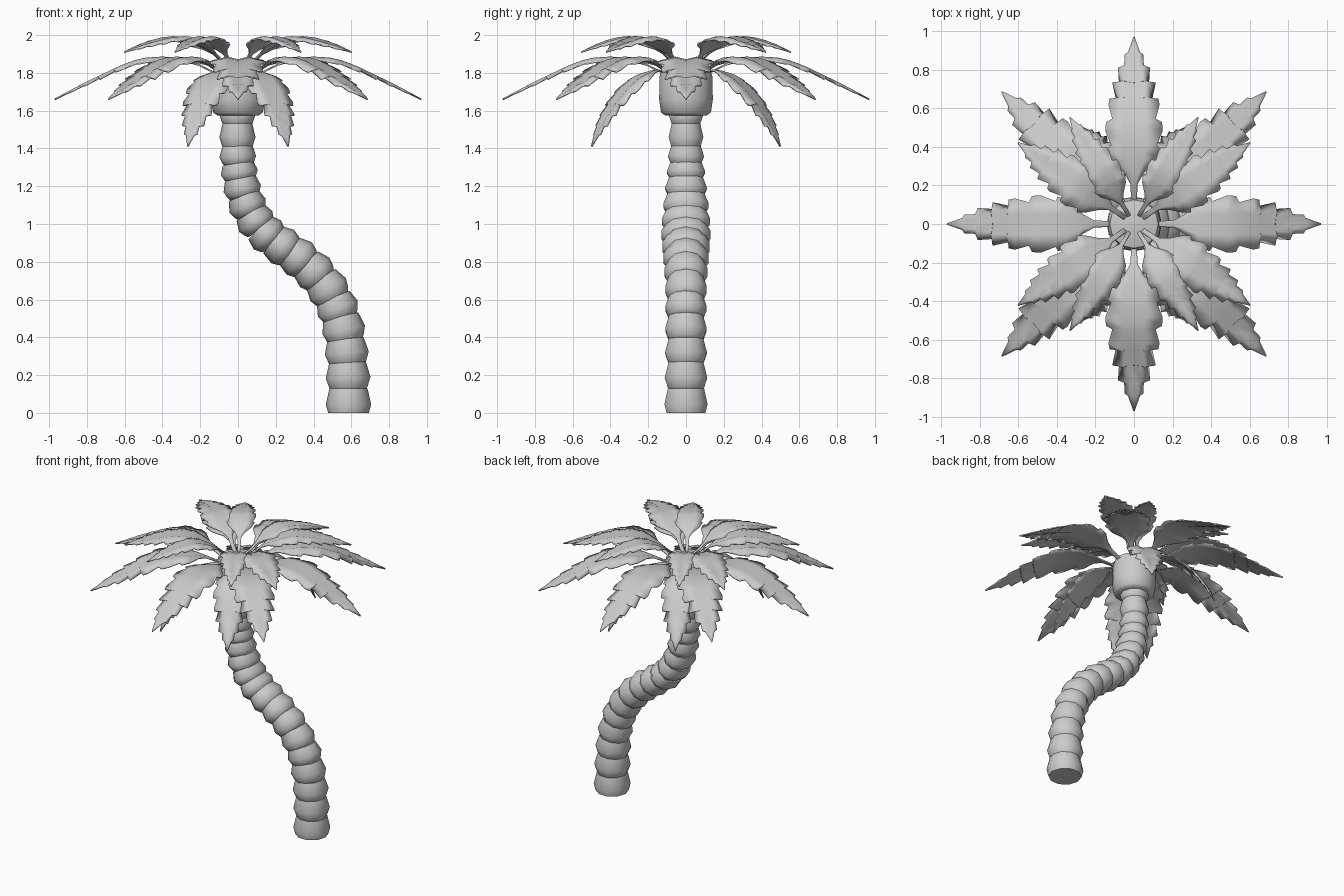
import bpy, bmesh, math
from mathutils import Vector

if "Cube" in bpy.data.objects:
    bpy.data.objects.remove(bpy.data.objects["Cube"])


def make_object(name, bm, angle):
    bmesh.ops.recalc_face_normals(bm, faces=bm.faces[:])
    me = bpy.data.meshes.new(name)
    bm.to_mesh(me)
    bm.free()
    ob = bpy.data.objects.new(name, me)
    bpy.context.collection.objects.link(ob)
    bpy.ops.object.select_all(action='DESELECT')
    ob.select_set(True)
    bpy.context.view_layer.objects.active = ob
    bpy.ops.object.shade_smooth_by_angle(angle=math.radians(angle))
    return ob


def loft(bm, rings):
    """Skin a list of closed rings and cap both ends."""
    vs = [[bm.verts.new(p) for p in r] for r in rings]
    n = len(vs[0])
    for a, b in zip(vs, vs[1:]):
        for i in range(n):
            j = (i + 1) % n
            bm.faces.new((a[i], a[j], b[j], b[i]))
    bm.faces.new(vs[0][::-1])
    bm.faces.new(vs[-1])


def ring(center, side, r, ry, n=10):
    return [center + side * r * math.cos(2 * math.pi * i / n)
            + Vector((0, ry * math.sin(2 * math.pi * i / n), 0)) for i in range(n)]


# Trunk: bulging segments stacked along an S-shaped path
path = [(.585, 0), (.585, .13), (.58, .265), (.57, .39), (.545, .51), (.505, .61),
        (.44, .71), (.36, .79), (.275, .855), (.185, .915), (.115, .98), (.065, 1.06),
        (.03, 1.15), (.012, 1.24), (0, 1.32), (-.003, 1.41), (-.003, 1.53), (-.003, 1.63)]
bm = bmesh.new()
for i, (a, b) in enumerate(zip(path, path[1:])):
    a, b = Vector((a[0], 0, a[1])), Vector((b[0], 0, b[1]))
    d = (b - a).normalized()
    side = Vector((d.z, 0, -d.x))
    r = .12 - .026 * i / 16
    ry = r * (1 + .3 * math.exp(-((i - 9.5) / 3) ** 2))
    prof = ((0, .9), (.35, 1.0), (1, .84)) if i == 0 else ((-.12, .74), (.05, .86), (.42, 1.0), (1.02, .82))
    loft(bm, [ring(a.lerp(b, t), side, r * k, ry * k) for t, k in prof])
make_object("trunk", bm, 60)

# Crown hub: rounded drum that holds the fronds
bm = bmesh.new()
loft(bm, [ring(Vector((0, 0, z)), Vector((1, 0, 0)), r, r, 16) for r, z in
          ((.11, 1.575), (.132, 1.59), (.142, 1.66), (.14, 1.78), (.125, 1.825), (.06, 1.84))])
make_object("crown_hub", bm, 50)


def sample_path(pts, n=20):
    """Catmull-Rom through (radius, height) points, returned with arc lengths."""
    p = [Vector(q) for q in pts]
    p = [2 * p[0] - p[1]] + p + [2 * p[-1] - p[-2]]
    out = []
    for a, b, c, d in zip(p, p[1:], p[2:], p[3:]):
        for k in range(n):
            t = k / n
            out.append(.5 * (2 * b + (c - a) * t + (2 * a - 5 * b + 4 * c - d) * t * t
                             + (3 * b - a - 3 * c + d) * t ** 3))
    out.append(p[-2])
    lens = [0]
    for a, b in zip(out, out[1:]):
        lens.append(lens[-1] + (b - a).length)
    return out, lens


# Serrated half outline: fraction of length, half width
OUTLINE = [(0, .014), (.12, .014), (.20, .018), (.26, .05), (.33, .115), (.385, .14),
           (.40, .118), (.48, .148), (.53, .145), (.54, .112), (.62, .132), (.65, .125),
           (.66, .095), (.74, .112), (.75, .078), (.83, .082), (.84, .05), (.905, .048),
           (.915, .03), (1, .002)]


def frond(name, pts, azimuth, width=1, roll=0):
    curve, lens = sample_path(pts)
    az = math.radians(azimuth)
    out, lat0 = Vector((math.cos(az), math.sin(az), 0)), Vector((-math.sin(az), math.cos(az), 0))
    bm = bmesh.new()
    rows = []
    for s, w in OUTLINE:
        w *= width
        k = min(range(len(lens)), key=lambda i: abs(lens[i] - s * lens[-1]))
        d = (curve[min(k + 1, len(curve) - 1)] - curve[max(k - 1, 0)]).normalized()
        c = out * curve[k].x + Vector((0, 0, curve[k].y))
        nor = out * -d.y + Vector((0, 0, d.x))
        ra = math.radians(roll)
        lat = lat0 * math.cos(ra) + nor * math.sin(ra)
        nor = nor * math.cos(ra) - lat0 * math.sin(ra)
        # creased midrib, edges drooping; inner columns ignore the teeth
        inner = min(.5 * w, .055 * width)
        rows.append([bm.verts.new(c + lat * u + nor * h) for u, h in
                     ((-w, -.14 * w), (-inner, 0), (0, -.25 * inner), (inner, 0), (w, -.14 * w))])
    for a, b in zip(rows, rows[1:]):
        for i in range(4):
            bm.faces.new((a[i], b[i], b[i + 1], a[i + 1]))
    ob = make_object(name, bm, 60)
    m = ob.modifiers.new("thickness", 'SOLIDIFY')
    m.thickness, m.offset = .008, 0


# Eight main fronds, then raised, inner and hanging fronds in each quadrant
MAIN = [(.02, 1.76), (.12, 1.80), (.25, 1.86), (.40, 1.882), (.55, 1.862), (.75, 1.775), (.97, 1.66)]
UPPER = [(.025, 1.82), (.10, 1.86), (.19, 1.93), (.32, 1.985), (.45, 1.985), (.59, 1.955), (.735, 1.91)]
INNER = [(r * .88, z) for r, z in UPPER]
LOWER = [(.03, 1.76), (.14, 1.815), (.29, 1.775), (.42, 1.66), (.51, 1.53), (.565, 1.41)]
for i in range(8):
    frond(f"main_frond_{i + 1}", MAIN, 45 * i)
for i, (sx, sy) in enumerate(((1, 1), (-1, 1), (-1, -1), (1, -1))):
    def az(a):
        return math.degrees(math.atan2(sy * math.sin(math.radians(a)), sx * math.cos(math.radians(a))))
    frond(f"upper_frond_{i + 1}", UPPER, az(35), .85)
    frond(f"inner_frond_{i + 1}", INNER, az(59), .65)
    frond(f"lower_frond_{i + 1}", LOWER, az(62), .8)
